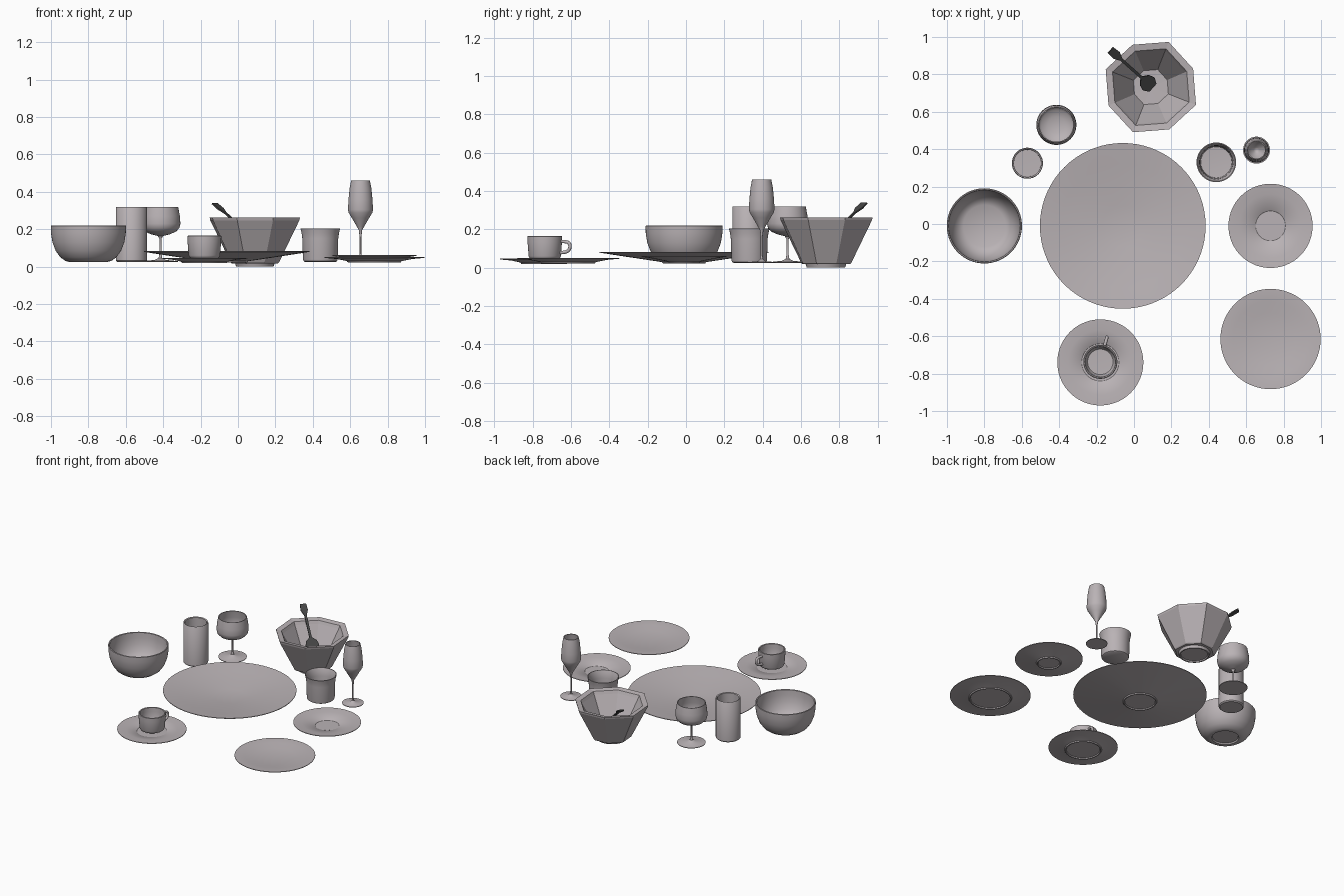
import bpy, bmesh, math
from mathutils import Vector

cube = bpy.data.objects.get("Cube")
if cube:
    bpy.data.objects.remove(cube)


def material(name, rgb):
    m = bpy.data.materials.new(name)
    m.use_nodes = True
    m.diffuse_color = (*rgb, 1)
    m.node_tree.nodes["Principled BSDF"].inputs["Base Color"].default_value = (*rgb, 1)
    return m


CERAMIC = material("warm grey", (0.49, 0.45, 0.465))
DARK = material("dark grey", (0.06, 0.06, 0.06))


def finish(name, bm, mat, smooth=True):
    bmesh.ops.recalc_face_normals(bm, faces=bm.faces[:])
    mesh = bpy.data.meshes.new(name)
    bm.to_mesh(mesh)
    bm.free()
    mesh.materials.append(mat)
    ob = bpy.data.objects.new(name, mesh)
    bpy.context.collection.objects.link(ob)
    if smooth:
        bpy.ops.object.select_all(action='DESELECT')
        ob.select_set(True)
        bpy.context.view_layer.objects.active = ob
        bpy.ops.object.shade_smooth_by_angle(angle=math.radians(38))
    return ob


def lathe(name, x, y, profile, segs=64, turn=0, scale=lambda i: 1, smooth=True):
    """Revolve (radius, height) points; radius 0 closes on the axis."""
    bm = bmesh.new()
    rings = []
    for r, z in profile:
        if r == 0:
            rings.append([bm.verts.new((x, y, z))] * segs)
            continue
        ring = []
        for i in range(segs):
            a = turn + math.tau * i / segs
            q = r * scale(i)
            ring.append(bm.verts.new((x + q * math.cos(a), y + q * math.sin(a), z)))
        rings.append(ring)
    for a, b in zip(rings, rings[1:]):
        for i in range(segs):
            j = (i + 1) % segs
            quad = list(dict.fromkeys((a[i], a[j], b[j], b[i])))
            bm.faces.new(quad)
    return finish(name, bm, CERAMIC, smooth)


def plate(name, x, y, r, foot, base, rim, well=None):
    """Shallow dish on a narrow foot ring."""
    t = 0.007
    pts = [(0, base + t), (foot - 0.01, base + t), (foot - 0.007, base), (foot, base),
           (foot + 0.004, base + t), (r * 0.75, base + (rim - base) * 0.65),
           (r, rim - 0.004), (r, rim),
           (r * 0.75, base + (rim - base) * 0.65 + t)]
    if well:
        pts += [(well + 0.004, base + 2 * t), (well, base + 1.5 * t)]
    else:
        pts.append((foot, base + 2 * t))
    pts.append((0, base + 1.5 * t))
    return lathe(name, x, y, pts, 72)


# Plates
plate("serving_plate", -0.06, -0.01, 0.443, 0.11, 0.022, 0.083)
plate("side_plate", 0.73, -0.01, 0.225, 0.08, 0.025, 0.062, well=0.08)
plate("dinner_plate", 0.73, -0.615, 0.268, 0.14, 0.022, 0.051)
plate("saucer", -0.18, -0.74, 0.23, 0.12, 0.02, 0.047, well=0.1)

# Round bowl on a foot ring
lathe("round_bowl", -0.8, -0.01, [
    (0, 0.034), (0.085, 0.034), (0.09, 0.025), (0.1, 0.025), (0.122, 0.03), (0.15, 0.05),
    (0.175, 0.085), (0.192, 0.13), (0.2, 0.18), (0.201, 0.218), (0.197, 0.221), (0.191, 0.218),
    (0.189, 0.18), (0.181, 0.135), (0.164, 0.092), (0.14, 0.06), (0.112, 0.045), (0, 0.043)])

# Drinking vessels
lathe("tall_tumbler", -0.57, 0.325, [
    (0, 0.025), (0.076, 0.025), (0.083, 0.032), (0.083, 0.316), (0.08, 0.32), (0.073, 0.316),
    (0.072, 0.042), (0, 0.04)])
lathe("short_tumbler", 0.44, 0.33, [
    (0, 0.025), (0.082, 0.025), (0.09, 0.03), (0.093, 0.042), (0.096, 0.15), (0.1, 0.18),
    (0.106, 0.204), (0.101, 0.205), (0.091, 0.18), (0.087, 0.15), (0.083, 0.045), (0, 0.04)])
lathe("wine_glass", -0.415, 0.53, [
    (0, 0.025), (0.094, 0.025), (0.095, 0.029), (0.03, 0.036), (0.01, 0.046), (0.006, 0.065),
    (0.006, 0.15), (0.014, 0.164), (0.05, 0.173), (0.083, 0.187), (0.102, 0.207), (0.107, 0.23),
    (0.104, 0.27), (0.095, 0.32), (0.09, 0.32), (0.099, 0.27), (0.102, 0.23), (0.096, 0.209),
    (0.08, 0.193), (0.045, 0.18), (0, 0.176)])
lathe("flute_glass", 0.655, 0.395, [
    (0, 0.025), (0.071, 0.025), (0.072, 0.029), (0.02, 0.034), (0.007, 0.045), (0.005, 0.07),
    (0.005, 0.16), (0.009, 0.195), (0.02, 0.215), (0.046, 0.26), (0.063, 0.288), (0.067, 0.305),
    (0.064, 0.36), (0.058, 0.42), (0.05, 0.461), (0.045, 0.461), (0.053, 0.42), (0.059, 0.36),
    (0.062, 0.305), (0.058, 0.29), (0.04, 0.262), (0.015, 0.222), (0, 0.215)])

# Cup with a loop handle
CUP = Vector((-0.18, -0.737, 0))
lathe("cup", CUP.x, CUP.y, [
    (0, 0.044), (0.07, 0.044), (0.079, 0.049), (0.084, 0.06), (0.09, 0.135), (0.091, 0.163),
    (0.087, 0.166), (0.081, 0.163), (0.08, 0.135), (0.075, 0.065), (0.068, 0.055), (0, 0.053)])
out = Vector((math.cos(math.radians(75)), math.sin(math.radians(75)), 0))
curve = bpy.data.curves.new("cup_handle", 'CURVE')
curve.dimensions = '3D'
curve.bevel_depth = 0.009
curve.bevel_resolution = 3
curve.use_fill_caps = True
path = [(0.083, 0.137), (0.115, 0.137), (0.133, 0.128), (0.138, 0.11), (0.13, 0.09),
        (0.112, 0.08), (0.08, 0.078)]
spline = curve.splines.new('NURBS')
spline.points.add(len(path) - 1)
for p, (r, z) in zip(spline.points, path):
    p.co = (*(CUP + out * r + Vector((0, 0, z))), 1)
spline.order_u = 3
spline.use_endpoint_u = True
spline.resolution_u = 6
curve.materials.append(CERAMIC)
bpy.context.collection.objects.link(bpy.data.objects.new("cup_handle", curve))

# Eight-sided serving bowl with a round foot
lathe("faceted_bowl", 0.09, 0.732, [
    (0, 0.018), (0.13, 0.018), (0.137, 0.025), (0.25, 0.248), (0.253, 0.262),
    (0.215, 0.256), (0.205, 0.235), (0.098, 0.045), (0, 0.042)],
    segs=8, turn=math.radians(23.5), scale=lambda i: 1.025 if i % 2 else 0.975, smooth=False)
lathe("faceted_bowl_foot", 0.09, 0.73, [
    (0, 0.008), (0.088, 0.008), (0.092, 0), (0.1, 0), (0.106, 0.02), (0, 0.02)], 40)

# Flat serving spatula leaning in the faceted bowl
tip, end = Vector((-0.125, 0.93, 0.337)), Vector((0.1, 0.73, 0.14))
axis = (end - tip).normalized()
side = axis.cross(Vector((0, 0, 1))).normalized()
normal = side.cross(axis)
outline = [(0, 0.021), (0.05, 0.024), (0.09, 0.008), (0.265, 0.008), (0.29, 0.036),
           (0.325, 0.046), (0.36, 0.028)]
bm = bmesh.new()
loops = []
for s, w in outline:
    mid = tip + axis * s
    loops.append([bm.verts.new(mid + side * w * a + normal * 0.004 * b)
                  for a, b in ((-1, -1), (1, -1), (1, 1), (-1, 1))])
for a, b in zip(loops, loops[1:]):
    for i in range(4):
        j = (i + 1) % 4
        bm.faces.new((a[i], a[j], b[j], b[i]))
bm.faces.new(loops[0])
bm.faces.new(loops[-1])
finish("serving_spatula", bm, DARK, smooth=False)
